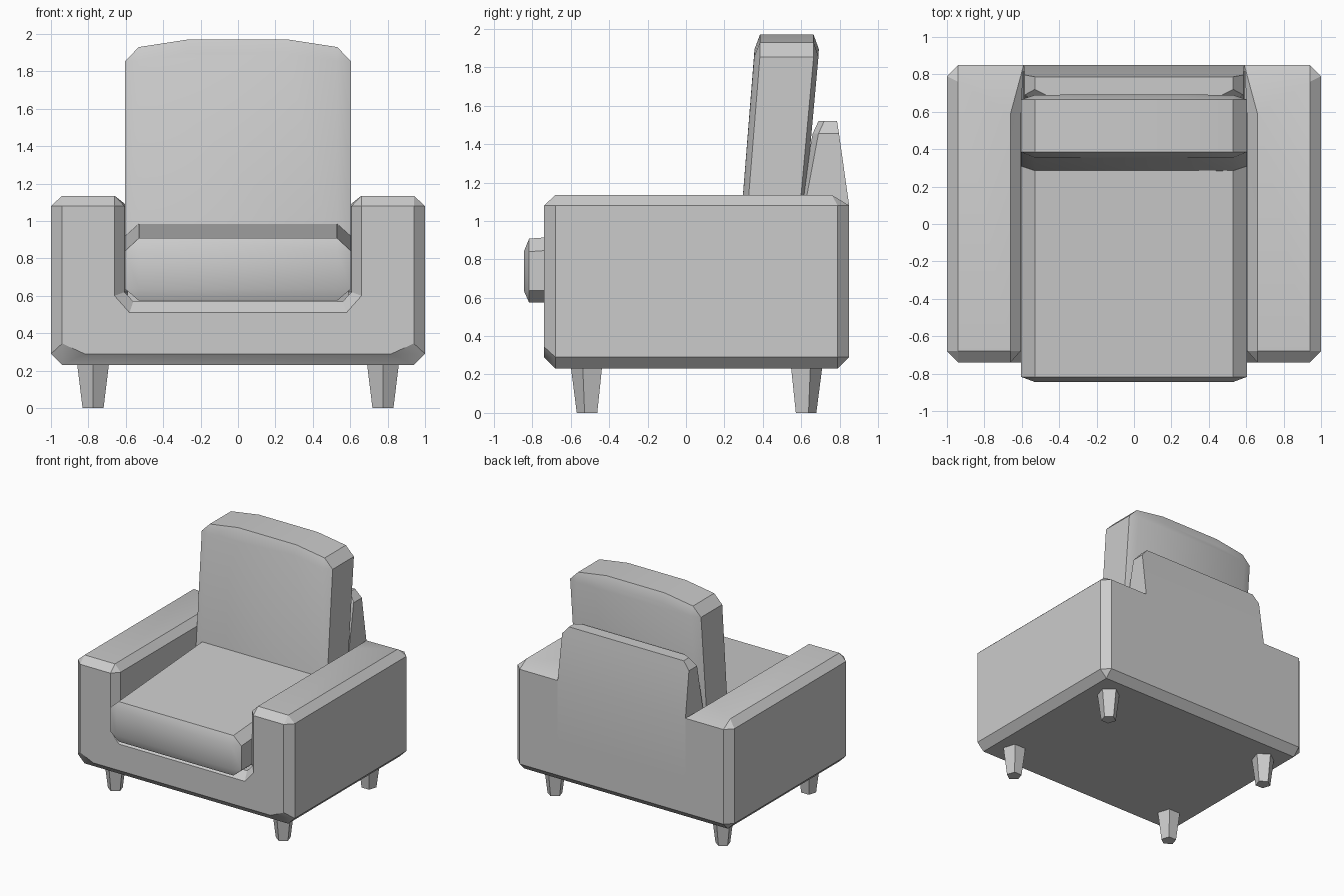
import bpy
import bmesh
from math import radians, sin, cos, pi
from itertools import product

if "Cube" in bpy.data.objects:
    bpy.data.objects.remove(bpy.data.objects["Cube"])

# One upholstery colour
GREY = (0.6, 0.6, 0.6, 1)
fabric = bpy.data.materials.new("light_grey")
fabric.use_nodes = True
fabric.diffuse_color = GREY
fabric.node_tree.nodes["Principled BSDF"].inputs["Base Color"].default_value = GREY


def finish(bm, name):
    """Clean the mesh and turn it into a softly shaded object."""
    bmesh.ops.remove_doubles(bm, verts=bm.verts, dist=0.001)
    bmesh.ops.recalc_face_normals(bm, faces=bm.faces)
    for face in bm.faces:
        face.smooth = True
    mesh = bpy.data.meshes.new(name)
    bm.to_mesh(mesh)
    bm.free()
    mesh.set_sharp_from_angle(angle=radians(25))
    mesh.materials.append(fabric)
    obj = bpy.data.objects.new(name, mesh)
    bpy.context.collection.objects.link(obj)
    return obj


def loft(name, rings):
    """Skin a row of equal-length closed rings and cap both ends."""
    bm = bmesh.new()
    loops = [[bm.verts.new(p) for p in ring] for ring in rings]
    n = len(loops[0])
    for a, b in zip(loops, loops[1:]):
        for i in range(n):
            j = (i + 1) % n
            bm.faces.new((a[i], a[j], b[j], b[i]))
    bm.faces.new(loops[0])
    bm.faces.new(loops[-1])
    bmesh.ops.dissolve_degenerate(bm, dist=0.001, edges=bm.edges)
    return finish(bm, name)


def hull(name, points):
    """Convex solid around a set of points."""
    bm = bmesh.new()
    for p in points:
        bm.verts.new(p)
    bmesh.ops.convex_hull(bm, input=bm.verts)
    bmesh.ops.dissolve_limit(bm, angle_limit=radians(1), verts=bm.verts, edges=bm.edges)
    return finish(bm, name)


def mirrored(half):
    """Close a half ring with its mirror image across x = 0."""
    return half + [(-x, y, z) for x, y, z in reversed(half)]


# Base and arms: a U-shaped section run front to back with chamfered ends
section = [(0.94, 0.23), (1, 0.29), (1, 1.08), (0.94, 1.135),
           (0.66, 1.135), (0.607, 1.08), (0.607, 0.62), (0.56, 0.57)]
front = [(0.82, 0.29), (0.94, 0.345), (0.94, 1.08), (0.94, 1.08),
         (0.66, 1.08), (0.66, 1.08), (0.66, 0.6), (0.58, 0.51)]
rear = [(0.94, 0.29), (0.94, 0.29), (0.94, 1.08), (0.94, 1.08),
        (0.59, 1.08), (0.59, 1.08), (0.59, 0.62), (0.56, 0.57)]
rear_depth = [0.79, 0.79, 0.79, 0.76, 0.59, 0.57, 0.79, 0.79]
loft("base_and_arms", [
    mirrored([(x, -0.74, z) for x, z in front]),
    mirrored([(x, -0.68, z) for x, z in section]),
    mirrored([(x, y, z) for (x, z), y in zip(section, rear_depth)]),
    mirrored([(x, 0.85, z) for x, z in rear]),
])

# Back panel: tapers upward, chamfered front edges and top corners
levels = [(0.57, 0.59, 0.57, 0.85), (1.08, 0.59, 0.59, 0.85),
          (1.455, 0.585, 0.66, 0.797), (1.52, 0.53, 0.69, 0.787)]
loft("back_panel", [
    mirrored([(w, back, z), (w, fore + 0.03, z), (w - 0.06, fore, z)])
    for z, w, fore, back in levels
])

# Seat cushion: chamfered block whose top rises slightly to the rear
seat = []
for sx, sy, top in product((-1, 1), (-1, 1), (0, 1)):
    y_out, y_in = (-0.845, -0.817) if sy < 0 else (0.5, 0.47)
    lift = 0.09 if sy > 0 and top else 0
    z_out, z_in = (0.908 + lift, 0.84 + lift) if top else (0.574, 0.637)
    seat += [(sx * 0.604, y_in, z_in), (sx * 0.53, y_out, z_in), (sx * 0.53, y_in, z_out)]
hull("seat_cushion", seat)

# Back cushion: leaning block with an arched, chamfered top
back = []
for sx in (-1, 1):
    for z, fore, aft in ((0.7, 0.262, 0.585), (1.855, 0.355, 0.69)):
        back += [(sx * 0.604, fore + 0.03, z), (sx * 0.53, fore, z),
                 (sx * 0.604, aft - 0.025, z), (sx * 0.53, aft, z)]
    for x, z in ((0.53, 1.93), (0.27, 1.97)):
        back += [(sx * x, 0.385, z), (sx * x, 0.665, z)]
    back += [(sx * 0.27, 0.357, 1.895), (sx * 0.27, 0.692, 1.895)]
hull("back_cushion", back)

# Legs: tapered five-sided pegs, pointing outward at front and rear
for side, end in product((-1, 1), (-1, 1)):
    cy = -0.51 if end < 0 else 0.62
    rings = []
    for z, r in ((0, 0.059), (0.24, 0.09)):
        angles = [2 * pi * i / 5 for i in range(5)]
        rings.append([(side * 0.775 + r * sin(a), cy + end * r * cos(a), z) for a in angles])
    loft(("rear" if end > 0 else "front") + ("_left_leg" if side > 0 else "_right_leg"), rings)
